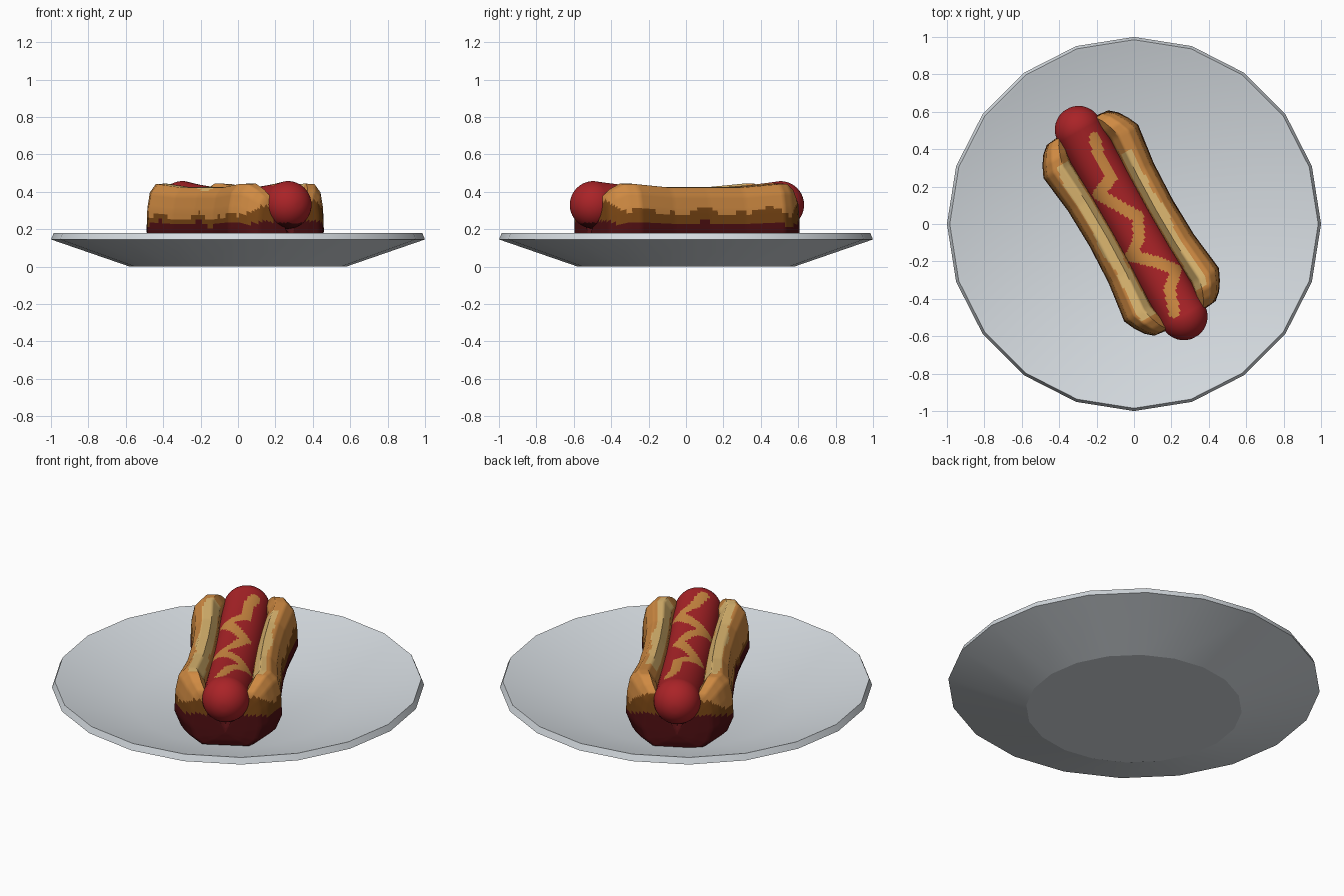
import bpy, bmesh, math
from mathutils import Vector

if "Cube" in bpy.data.objects:
    bpy.data.objects.remove(bpy.data.objects["Cube"])


def material(name, r, g, b):
    def lin(c):
        c /= 255
        return c / 12.92 if c <= 0.04045 else ((c + 0.055) / 1.055) ** 2.4
    m = bpy.data.materials.new(name)
    m.diffuse_color = (lin(r), lin(g), lin(b), 1)
    m.use_nodes = True
    m.node_tree.nodes["Principled BSDF"].inputs["Base Color"].default_value = m.diffuse_color
    return m


GREY = material("plate grey", 214, 220, 225)
RED = material("sausage red", 170, 35, 39)
TAN = material("bread tan", 207, 138, 66)
CREAM = material("bread cream", 222, 184, 113)
BROWN = material("crust brown", 122, 70, 20)
MAROON = material("dark crust", 80, 15, 18)

# The hot dog lies along u, across v, turned on the plate
CENTRE = (-0.015, 0.005)
ANG = math.radians(-60.6)
CU, SU = math.cos(ANG), math.sin(ANG)


def to_world(u, v, z):
    return Vector((CENTRE[0] + u * CU - v * SU, CENTRE[1] + u * SU + v * CU, z))


def to_uv(p):
    x, y = p.x - CENTRE[0], p.y - CENTRE[1]
    return x * CU + y * SU, -x * SU + y * CU


def loft(name, rings, mats, rule=None, angle=60):
    """Join closed rings of points, cap both ends, colour the faces by a rule."""
    bm = bmesh.new()
    loops = [[bm.verts.new(p) for p in ring] for ring in rings]
    n = len(loops[0])
    for a, b in zip(loops, loops[1:]):
        for i in range(n):
            j = (i + 1) % n
            bm.faces.new((a[i], a[j], b[j], b[i]))
    bm.faces.new(loops[0])
    bm.faces.new(loops[-1])
    bmesh.ops.recalc_face_normals(bm, faces=bm.faces)
    if rule:
        for f in bm.faces:
            f.material_index = rule(f.calc_center_median(), f.normal)
    me = bpy.data.meshes.new(name)
    bm.to_mesh(me)
    bm.free()
    for m in mats:
        me.materials.append(m)
    ob = bpy.data.objects.new(name, me)
    bpy.context.collection.objects.link(ob)
    bpy.ops.object.select_all(action='DESELECT')
    ob.select_set(True)
    bpy.context.view_layer.objects.active = ob
    bpy.ops.object.shade_smooth_by_angle(angle=math.radians(angle))
    return ob


def subdivide(points, steps):
    """Evenly divide every leg of a polyline."""
    out = []
    for a, b in zip(points, points[1:]):
        out += [Vector(a).lerp(Vector(b), k / steps) for k in range(steps)]
    return out + [Vector(points[-1])]


# Plate: twenty-sided dish
plate_profile = [(0.58, 0), (1.0, 0.145), (0.985, 0.18), (0.965, 0.175), (0.57, 0.05)]
loft("plate", [[(r * math.cos(k * math.pi / 10), r * math.sin(k * math.pi / 10), z)
                for k in range(20)] for r, z in plate_profile], [GREY], angle=18.5)

# Bun: U-shaped section swept along u, wider and higher near the ends
half = [(0, .06), (.17, .06), (.225, .10), (.255, .18), (.25, .30), (.235, .38),
        (.20, .422), (.15, .425), (.115, .37), (.10, .28), (0, .20)]
section = subdivide(half, 5)
section += [Vector((-p.x, p.y)) for p in reversed(section[1:-1])]
# distance along, width scale, height scale, shrink towards the core
stations = [(0, 1, 1, 1), (.22, 1.03, 1.0, 1), (.44, 1.14, 1.05, 1), (.50, 1.03, 1.05, 1),
            (.55, .9, .97, 1), (.585, .74, .86, 1), (.595, .7, .84, .6), (.60, .7, .84, .05)]
side = []
for i, (a, b) in enumerate(zip(stations, stations[1:])):
    steps = 14 if i < 2 else 4
    side += [Vector(a).lerp(Vector(b), k / steps) for k in range(steps)]
side.append(Vector(stations[-1]))


def bun_ring(s, sign):
    ring = []
    for p in section:
        v, z = p.x * s[1], .06 + (p.y - .06) * s[2]
        ring.append(to_world(sign * s[0], v * s[3], .14 + (z - .14) * s[3]))
    return ring


def bun_colour(c, n):
    u, v = to_uv(c)
    wave = math.sin(17 * u + 1) + 0.6 * math.sin(31 * u + 2 * v)
    end = max(0, abs(u) - .5)
    if c.z < .228 + .011 * wave + .3 * end:
        return 3
    if c.z < (.295 if v > 0 else .265) + .016 * wave + .9 * end:
        return 2
    mid = .15 if v > 0 else -.165
    if n.z > .3 and c.z > .385 and abs(v - mid) < .042 + .006 * wave \
            and (-.34 if v > 0 else -.45) < u < .49:
        return 1
    return 0


loft("bun", [bun_ring(s, -1) for s in reversed(side[1:])] + [bun_ring(s, 1) for s in side],
     [TAN, CREAM, BROWN, MAROON], bun_colour)

# Sausage: round-ended tube that sags in the middle, with a mustard squiggle on top
squiggle = [Vector(p) for p in (
    (-.21, .46), (-.19, .37), (-.12, .25), (-.19, .16), (-.07, .09), (.02, .04), (.025, -.08),
    (-.015, -.17), (.11, -.2), (.225, -.245), (.19, -.35), (.215, -.47))]
R, HALF = 0.127, 0.70


def squiggle_distance(q):
    best = 9
    for a, b in zip(squiggle, squiggle[1:]):
        d = b - a
        t = min(1, max(0, (q - a).dot(d) / d.length_squared))
        best = min(best, (q - a - d * t).length)
    return best


def sausage_colour(c, n):
    if n.z > .1 and squiggle_distance(c.xy) < .031:
        return 1
    return 2 if c.z < .235 else 0


rings = []
core = HALF - R
us = [-core - R * math.cos(k * math.pi / 24) for k in range(1, 12)]
us += [core * (k / 70 - 1) for k in range(141)]
us += [-u for u in reversed(us[:11])]
for u in us:
    r = math.sqrt(max(R * R - max(0, abs(u) - core) ** 2, 0))
    zc = .292 + .038 * min(1, abs(u) / core) ** 2
    rings.append([to_world(u, r * math.cos(a), zc + r * math.sin(a))
                  for a in (k * math.tau / 56 for k in range(56))])
loft("sausage", rings, [RED, TAN, MAROON], sausage_colour)
